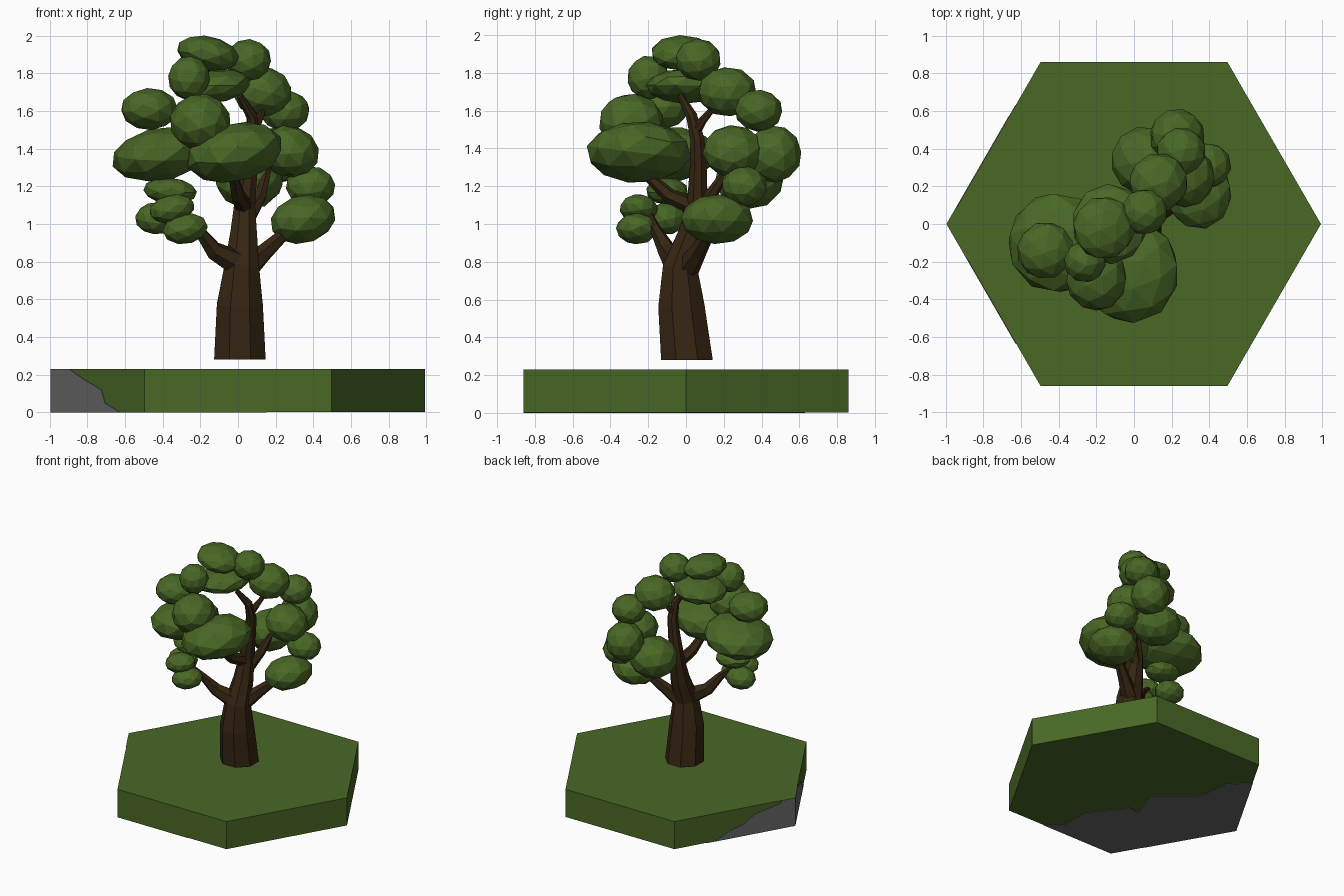
import bpy, bmesh, math, random
from mathutils import Vector, Matrix, Euler

if "Cube" in bpy.data.objects:
    bpy.data.objects.remove(bpy.data.objects["Cube"])

random.seed(4)


def material(name, rgb):
    m = bpy.data.materials.new(name)
    m.diffuse_color = (*rgb, 1)
    m.use_nodes = True
    m.node_tree.nodes["Principled BSDF"].inputs["Base Color"].default_value = m.diffuse_color
    return m


GREEN = material("leaf green", (0.067, 0.138, 0.019))
BROWN = material("bark brown", (0.036, 0.019, 0.006))
GREY = material("stone grey", (0.14, 0.14, 0.14))


def finish(bm, name, mat):
    bmesh.ops.recalc_face_normals(bm, faces=bm.faces[:])
    me = bpy.data.meshes.new(name)
    bm.to_mesh(me)
    bm.free()
    me.materials.append(mat)
    ob = bpy.data.objects.new(name, me)
    bpy.context.collection.objects.link(ob)
    return ob


def slab(name, outline, depth, mat):
    """Extrude a 3D outline along the depth vector."""
    bm = bmesh.new()
    face = bm.faces.new([bm.verts.new(p) for p in outline])
    ext = bmesh.ops.extrude_face_region(bm, geom=[face], use_keep_orig=True)
    moved = [g for g in ext["geom"] if isinstance(g, bmesh.types.BMVert)]
    bmesh.ops.translate(bm, verts=moved, vec=depth)
    return finish(bm, name, mat)


def tube(name, path, sides=8):
    """Tapered faceted limb through (x, y, z, radius) points."""
    bm = bmesh.new()
    pts = [Vector(p[:3]) for p in path]
    rings = []
    for i, (p, spec) in enumerate(zip(pts, path)):
        t = pts[min(i + 1, len(pts) - 1)] - pts[max(i - 1, 0)]
        if name == "trunk" and i == 0:
            t = Vector((0, 0, 1))
        q = Vector((0, 0, 1)).rotation_difference(t.normalized())
        ring = []
        for k in range(sides):
            a = math.tau * (k + 0.5) / sides
            ring.append(bm.verts.new(p + q @ Vector((math.cos(a), math.sin(a), 0)) * spec[3]))
        rings.append(ring)
    for r0, r1 in zip(rings, rings[1:]):
        for k in range(sides):
            n = (k + 1) % sides
            bm.faces.new((r0[k], r0[n], r1[n], r1[k]))
    bm.faces.new(rings[0])
    bm.faces.new(rings[-1])
    return finish(bm, name, BROWN)


def leaf_clump(name, c, r, tilt=0):
    """Faceted ellipsoid, tilted so that its +x side rises."""
    bm = bmesh.new()
    bmesh.ops.create_icosphere(bm, subdivisions=2, radius=1.02)
    spin = Euler([random.uniform(0, 6) for _ in range(3)]).to_matrix().to_4x4()
    m = (Matrix.Translation(c) @ Matrix.Rotation(math.radians(-tilt), 4, 'Y')
         @ Matrix.Diagonal((*r, 1)) @ spin)
    bmesh.ops.transform(bm, matrix=m, verts=bm.verts)
    return finish(bm, name, GREEN)


# Hexagonal ground tile
R, TOP, EPS = 0.992, 0.23, 0.003
corners = [Vector((R * math.cos(math.radians(a)), R * math.sin(math.radians(a)), 0))
           for a in range(0, 360, 60)]
slab("ground_tile", [c + Vector((0, 0, EPS)) for c in corners], (0, 0, TOP - EPS), GREEN)

# Stone patch under the tile
under = [(.15, -.859), (.045, -.76), (.04, -.53), (-.17, -.25), (-.26, -.26),
         (-.17, -.01), (-.46, .23), (-.49, .48), (-.63, .63)]
slab("stone_underside", [(x, y, 0) for x, y in under] + [corners[3], corners[4]],
     (0, 0, EPS), GREY)

# Stone patches on the two left sides: (fraction along the edge, height)
for name, end, prof in (
        ("stone_front_left", 4, [(0, 0), (.74, 0), (.58, .05), (.54, .12), (.34, .18), (.2, TOP), (0, TOP)]),
        ("stone_back_left", 2, [(0, 0), (.67, 0), (.55, .06), (.42, .10), (.33, .16), (.12, TOP - .02), (.1, TOP), (0, TOP)])):
    a, b = corners[3], corners[end]
    out = (a + b).normalized() * EPS
    slab(name, [a.lerp(b, t) + Vector((0, 0, z)) for t, z in prof], out, GREY)

# Trunk and branches
tube("trunk", [(.01, .005, .28, .148), (.01, -.025, .57, .132), (.02, -.03, .77, .1),
               (.03, .03, .95, .076), (.035, .06, 1.1, .06), (.06, .065, 1.3, .048),
               (.08, .06, 1.45, .04), (.075, .03, 1.57, .032), (.01, -.03, 1.68, .018)])
tube("left_branch", [(.02, -.04, .78, .075), (-.13, -.1, .86, .05),
                     (-.21, -.16, .97, .03), (-.3, -.19, 1.05, .015)], 6)
tube("right_branch", [(.04, 0, .76, .07), (.14, .06, .85, .048), (.27, .13, .97, .03)], 6)
tube("front_branch", [(.04, .07, 1.08, .05), (.0, -.09, 1.15, .04), (-.03, -.22, 1.27, .025)], 6)
tube("back_branch", [(.05, .07, 1.03, .045), (.12, .13, 1.15, .034), (.16, .23, 1.3, .02)], 6)
tube("top_twig", [(.08, .05, 1.49, .03), (.11, .09, 1.55, .022), (.14, .15, 1.62, .014)], 6)

# Foliage: centre, radii, tilt
clumps = [
    ((-.47, -.14, 1.61), (.15, .15, .11), 0),
    ((-.41, -.10, 1.37), (.26, .265, .14), 10),
    ((-.02, -.25, 1.38), (.26, .275, .155), 12),
    ((-.20, -.29, 1.54), (.16, .17, .15), 0),
    ((-.26, -.20, 1.775), (.11, .11, .115), 0),
    ((-.16, -.02, 1.905), (.165, .165, .09), -12),
    ((.055, .065, 1.87), (.12, .12, .11), 0),
    ((-.13, .00, 1.73), (.2, .21, .088), 8),
    ((.13, .22, 1.70), (.155, .155, .13), 0),
    ((.25, .385, 1.60), (.13, .125, .11), 0),
    ((.27, .25, 1.385), (.16, .16, .135), -15),
    ((.23, .465, 1.37), (.145, .145, .15), 0),
    ((.06, .335, 1.235), (.18, .18, .155), 0),
    ((.385, .31, 1.20), (.13, .12, .105), 0),
    ((.345, .165, 1.025), (.175, .19, .125), 15),
    ((-.36, -.10, 1.175), (.14, .11, .07), -5),
    ((-.35, -.25, 1.08), (.12, .10, .075), 12),
    ((-.43, -.10, 1.03), (.115, .10, .085), 0),
    ((-.28, -.26, .975), (.12, .11, .08), 10),
]
for i, (c, r, t) in enumerate(clumps):
    leaf_clump(f"leaf_clump_{i + 1:02d}", c, r, t)
